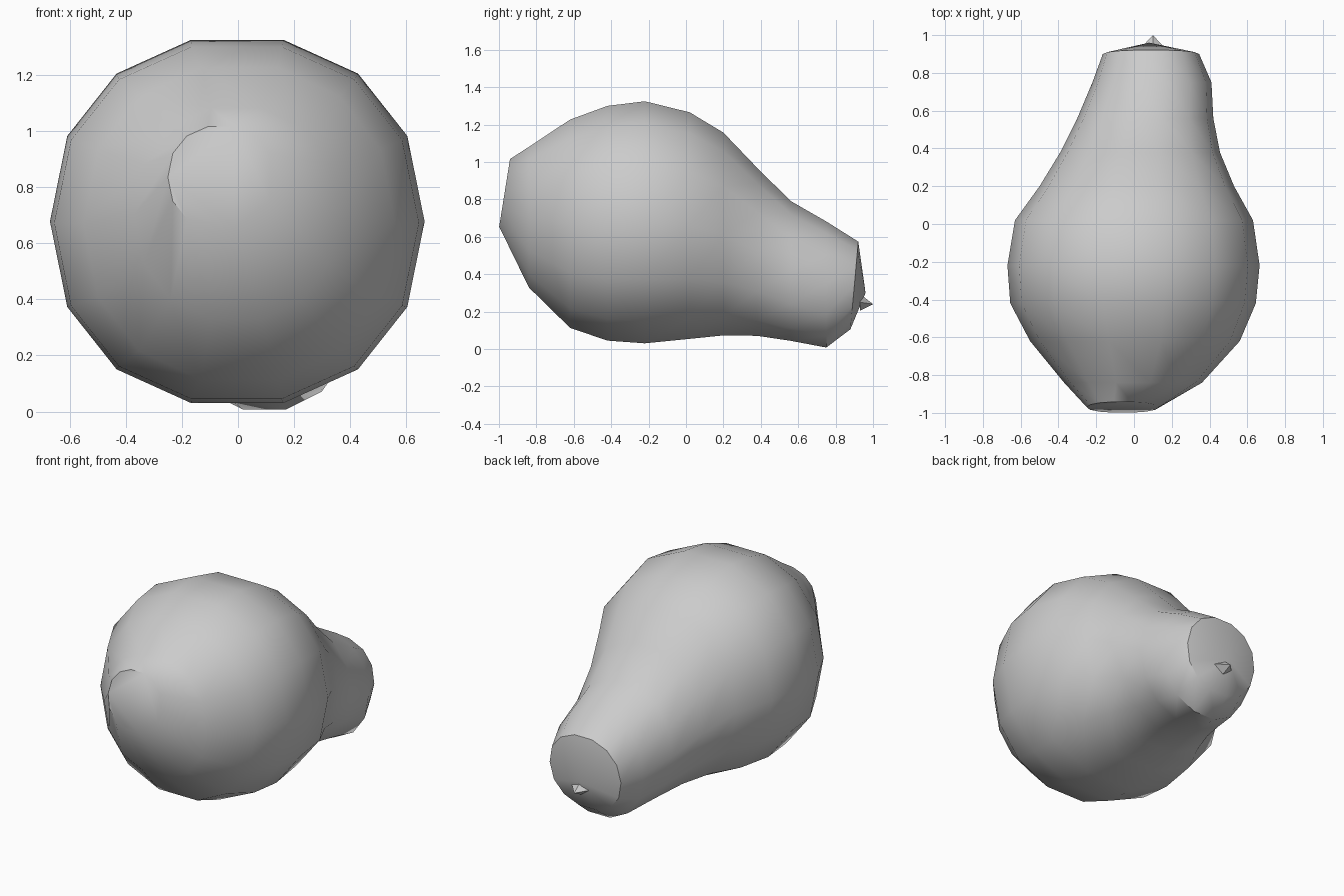
import bpy, bmesh, math

old = bpy.data.objects.get("Cube")
if old:
    bpy.data.objects.remove(old, do_unlink=True)


def material(name, rgb):
    mat = bpy.data.materials.new(name)
    mat.use_nodes = True
    mat.diffuse_color = (*rgb, 1)
    mat.node_tree.nodes["Principled BSDF"].inputs["Base Color"].default_value = (*rgb, 1)
    return mat


def finish(bm, name, mat, angle):
    bmesh.ops.recalc_face_normals(bm, faces=bm.faces)
    mesh = bpy.data.meshes.new(name)
    bm.to_mesh(mesh)
    bm.free()
    mesh.materials.append(mat)
    obj = bpy.data.objects.new(name, mesh)
    bpy.context.collection.objects.link(obj)
    bpy.ops.object.select_all(action="DESELECT")
    obj.select_set(True)
    bpy.context.view_layer.objects.active = obj
    bpy.ops.object.shade_smooth_by_angle(angle=math.radians(angle))
    return obj


def ring(bm, y, left, right, low, high, tilt, sides=14):
    """Squarish oval across y, leaning along y by tilt per unit of height."""
    cx, cz = (left + right) / 2, (low + high) / 2
    rx, rz = (right - left) / 2, (high - low) / 2
    verts = []
    for i in range(sides):
        a = math.tau * i / sides
        c, s = math.cos(a), math.sin(a)
        x = cx + rx * math.copysign(abs(c) ** 0.93, c)
        dz = rz * math.copysign(abs(s) ** 0.93, s)
        verts.append(bm.verts.new((x, y + tilt * dz, cz + dz)))
    return verts


grey = material("fruit grey", (0.6, 0.6, 0.6))

# Fruit body: sections from the blunt front to the narrow neck
# y, left, right, low, high, tilt
sections = [
    (-0.97, -0.25, 0.13, 0.65, 1.02, 0.16),
    (-0.84, -0.37, 0.36, 0.32, 1.09, 0.0),
    (-0.62, -0.55, 0.56, 0.10, 1.24, 0.0),
    (-0.42, -0.655, 0.645, 0.03, 1.315, 0.0),
    (-0.22, -0.67, 0.665, 0.015, 1.34, 0.0),
    (0.02, -0.63, 0.63, 0.04, 1.28, 0.0),
    (0.20, -0.50, 0.53, 0.06, 1.17, 0.0),
    (0.38, -0.39, 0.455, 0.06, 0.98, 0.0),
    (0.56, -0.30, 0.42, 0.035, 0.80, 0.0),
    (0.75, -0.22, 0.41, 0.0, 0.69, 0.0),
    (0.90, -0.165, 0.345, 0.10, 0.58, 0.09),
]
bm = bmesh.new()
rings = [ring(bm, *s) for s in sections]
for a, b in zip(rings, rings[1:]):
    for i in range(len(a)):
        j = (i + 1) % len(a)
        bm.faces.new((a[i], a[j], b[j], b[i]))
bm.faces.new(rings[0])
# Shallow domed end of the neck
tip = bm.verts.new((0.08, 0.96, 0.30))
for i, v in enumerate(rings[-1]):
    bm.faces.new((v, rings[-1][(i + 1) % len(rings[-1])], tip))
finish(bm, "fruit_body", grey, 40)

# Small pointed stem stub on the neck end
bm = bmesh.new()
base = [bm.verts.new((0.1 + 0.065 * math.cos(a), 0.93, 0.25 + 0.045 * math.sin(a)))
        for a in (math.tau * k / 4 for k in range(4))]
point = bm.verts.new((0.10, 1.0, 0.24))
for i in range(4):
    bm.faces.new((base[i], base[(i + 1) % 4], point))
bm.faces.new(base)
finish(bm, "stem_stub", grey, 20)
